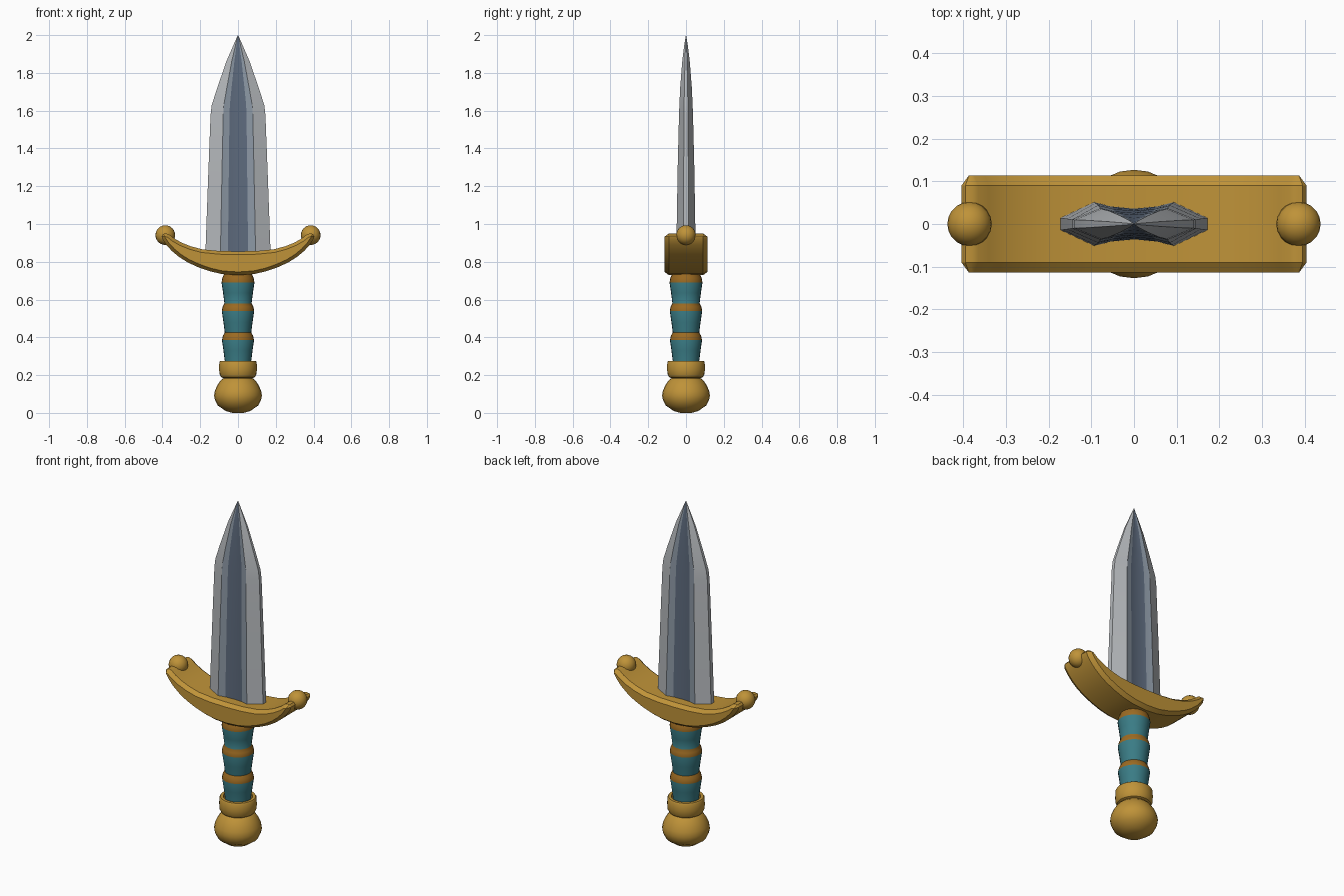
import bpy, bmesh, math

if "Cube" in bpy.data.objects:
    bpy.data.objects.remove(bpy.data.objects["Cube"])


def material(name, r, g, b):
    m = bpy.data.materials.new(name)
    m.diffuse_color = (r, g, b, 1)
    m.use_nodes = True
    m.node_tree.nodes["Principled BSDF"].inputs["Base Color"].default_value = m.diffuse_color
    return m


GOLD = material("gold", 0.52, 0.29, 0.04)
BAND = material("bronze band", 0.33, 0.145, 0.016)
TEAL = material("teal leather", 0.042, 0.20, 0.235)
STEEL = material("light steel", 0.46, 0.48, 0.50)
MID = material("mid steel", 0.26, 0.31, 0.37)
DARK = material("dark steel", 0.11, 0.145, 0.205)


def finish(name, bm, mats, smooth=None):
    bmesh.ops.recalc_face_normals(bm, faces=bm.faces[:])
    me = bpy.data.meshes.new(name)
    bm.to_mesh(me)
    bm.free()
    ob = bpy.data.objects.new(name, me)
    bpy.context.collection.objects.link(ob)
    for m in mats:
        me.materials.append(m)
    if smooth:
        bpy.ops.object.select_all(action='DESELECT')
        ob.select_set(True)
        bpy.context.view_layer.objects.active = ob
        bpy.ops.object.shade_smooth_by_angle(angle=math.radians(smooth))
    return ob


def lathe(name, profile, mats, rule=lambda z: 0, sides=24, smooth=35):
    """Turn (radius, z) points around the z axis; colour faces by height."""
    bm = bmesh.new()
    rings = [[bm.verts.new((r * math.cos(a), r * math.sin(a), z))
              for a in (2 * math.pi * i / sides for i in range(sides))]
             for r, z in profile]
    for lo, hi in zip(rings, rings[1:]):
        for i in range(sides):
            j = (i + 1) % sides
            f = bm.faces.new((lo[i], lo[j], hi[j], hi[i]))
            f.material_index = rule(f.calc_center_median().z)
    for ring in (rings[0], rings[-1]):
        f = bm.faces.new(ring)
        f.material_index = rule(f.calc_center_median().z)
    return finish(name, bm, mats, smooth)


# Pommel and collar
lathe("pommel", [(0.03, 0.0), (0.065, 0.010), (0.108, 0.040), (0.122, 0.068),
                 (0.127, 0.092), (0.122, 0.118), (0.110, 0.145),
                 (0.092, 0.172), (0.078, 0.183), (0.075, 0.20)], [GOLD])
lathe("collar", [(0.080, 0.185), (0.090, 0.190), (0.098, 0.205),
                 (0.100, 0.230), (0.099, 0.268), (0.094, 0.276),
                 (0.078, 0.276), (0.074, 0.262)], [GOLD])

# Grip: three flared leather sections separated by bands
def grip_rule(z):
    return 1 if 0.385 < z < 0.425 or 0.54 < z < 0.58 or z > 0.69 else 0


lathe("grip", [(0.070, 0.255), (0.070, 0.275), (0.077, 0.33), (0.085, 0.385),
               (0.080, 0.408), (0.070, 0.425), (0.077, 0.48), (0.086, 0.54),
               (0.081, 0.563), (0.072, 0.58), (0.079, 0.635), (0.087, 0.69),
               (0.083, 0.715), (0.074, 0.735), (0.070, 0.76)],
      [TEAL, BAND], grip_rule)

# Guard: curved crescent profile, mirrored, extruded through y and chamfered
lower = [(0, 0.729), (0.085, 0.735), (0.15, 0.750), (0.21, 0.771),
         (0.265, 0.796), (0.31, 0.824), (0.35, 0.857), (0.38, 0.890),
         (0.400, 0.920)]
tip = [(0.404, 0.936), (0.395, 0.948), (0.380, 0.950), (0.365, 0.945)]
upper = [(0.34, 0.925), (0.30, 0.902), (0.25, 0.882), (0.19, 0.866),
         (0.10, 0.857), (0, 0.855)]
half = lower + tip + upper
outline = half + [(-x, z) for x, z in reversed(half) if x > 0]
bm = bmesh.new()


def inset_outline(d):
    n = len(outline)
    out = []
    for i, (x, z) in enumerate(outline):
        (ax, az), (bx, bz) = outline[i - 1], outline[(i + 1) % n]
        tx, tz = bx - ax, bz - az
        l = math.hypot(tx, tz)
        out.append((x - tz / l * d, z + tx / l * d))
    return out


rims = []
for y, d in ((-0.113, 0.017), (-0.090, 0), (0.090, 0), (0.113, 0.017)):
    rims.append([bm.verts.new((x, y, z)) for x, z in inset_outline(d)])
for a, b in zip(rims, rims[1:]):
    for i in range(len(a)):
        j = (i + 1) % len(a)
        bm.faces.new((a[i], a[j], b[j], b[i]))
# Front and back walls as strips between mirrored lower and upper points
for rim in (rims[0], rims[-1]):
    bmesh.ops.triangulate(bm, faces=[bm.faces.new(rim)])
finish("guard", bm, [GOLD], 32)

# Ball finials on the guard ends
for side, label in ((-1, "left"), (1, "right")):
    bm = bmesh.new()
    bmesh.ops.create_uvsphere(bm, u_segments=20, v_segments=12, radius=0.052)
    bmesh.ops.translate(bm, verts=bm.verts[:], vec=(side * 0.385, 0, 0.941))
    finish(label + "_finial", bm, [GOLD], 40)

# Blade: fullered section lofted through tapering stations
quarter = [(1.0, 0.28), (0.54, 1.0), (0.31, 0.80), (0.0, 0.70)]
section = quarter + [(-x, y) for x, y in quarter[-2::-1]]
section += [(x, -y) for x, y in reversed(section)]
stations = [(0.80, 0.174, 0.052), (1.00, 0.167, 0.049), (1.30, 0.156, 0.044),
            (1.58, 0.145, 0.037), (1.63, 0.139, 0.035), (1.72, 0.110, 0.031),
            (1.86, 0.062, 0.020), (1.95, 0.023, 0.009), (2.0, 0.0008, 0.0006)]
bm = bmesh.new()
rings = [[bm.verts.new((x * w, y * t, z)) for x, y in section]
         for z, w, t in stations]
n = len(section)
for lo, hi in zip(rings, rings[1:]):
    for i in range(n):
        j = (i + 1) % n
        f = bm.faces.new((lo[i], lo[j], hi[j], hi[i]))
        # Colour by distance from the middle of the section
        mid = abs(section[i][0] + section[j][0]) / 2
        f.material_index = 2 if mid < 0.3 else 1 if mid < 0.5 else 0
bm.faces.new(rings[0])
bm.faces.new(rings[-1])
finish("blade", bm, [STEEL, MID, DARK], 12)
